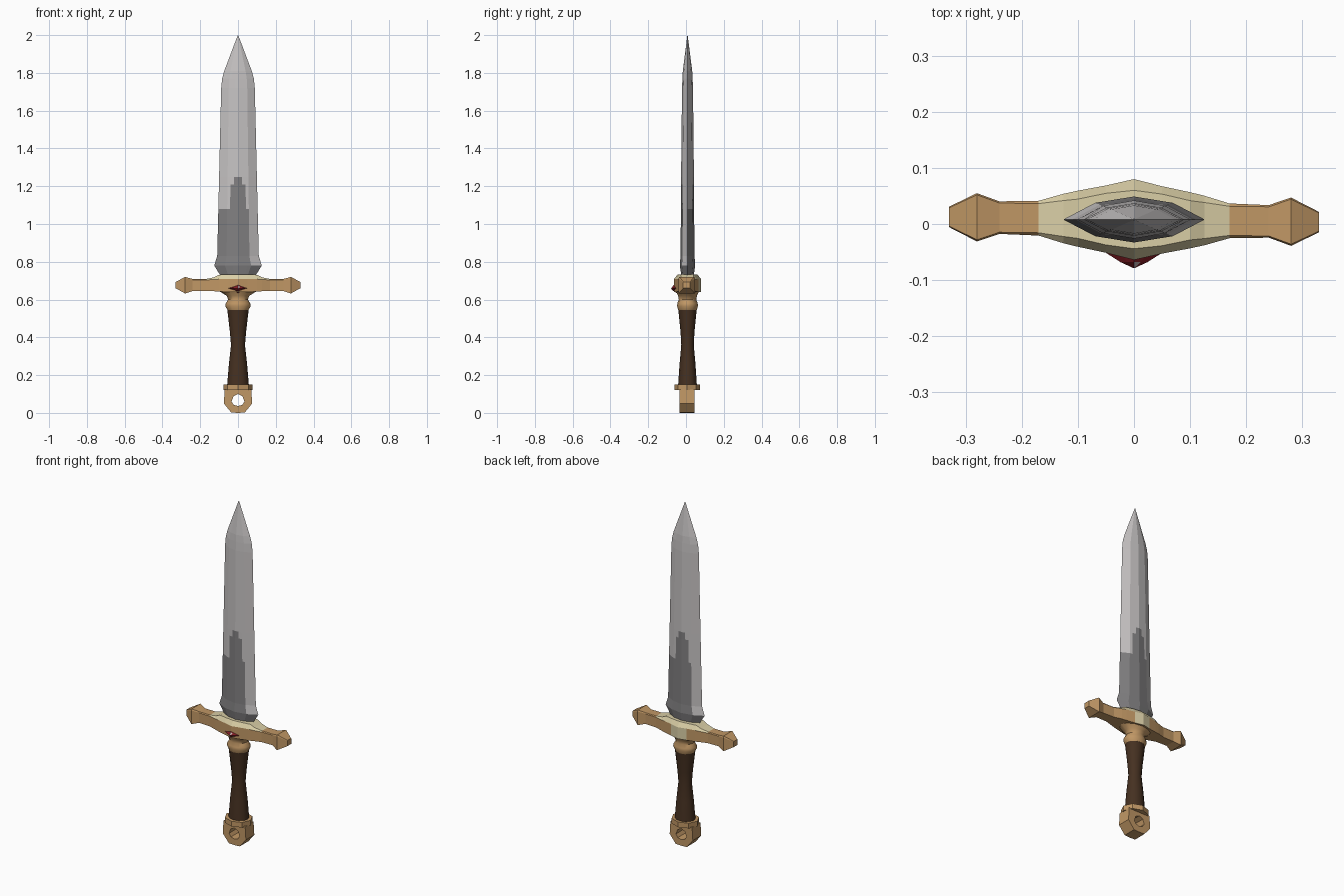
import bpy, bmesh, math
from mathutils import Vector

if "Cube" in bpy.data.objects:
    bpy.data.objects.remove(bpy.data.objects["Cube"])

YC = 0.008  # depth centre of the body


def mat(name, r, g, b):
    m = bpy.data.materials.new(name)
    m.diffuse_color = (r, g, b, 1)
    m.use_nodes = True
    m.node_tree.nodes["Principled BSDF"].inputs["Base Color"].default_value = m.diffuse_color
    return m


light = mat("light_steel", 0.57, 0.55, 0.55)
dark = mat("dark_steel", 0.22, 0.215, 0.22)
tan = mat("bronze", 0.53, 0.31, 0.13)
cream = mat("pale_gold", 0.70, 0.62, 0.38)
brown = mat("brown_leather", 0.06, 0.03, 0.015)
red = mat("red_gem", 0.22, 0.012, 0.018)
white = mat("gem_glint", 0.6, 0.5, 0.5)


def finish(bm, name, mats, rule=None, smooth=None):
    bmesh.ops.remove_doubles(bm, verts=bm.verts, dist=1e-5)
    bmesh.ops.recalc_face_normals(bm, faces=bm.faces)
    bm.normal_update()
    if rule:
        for f in bm.faces:
            f.material_index = rule(f.calc_center_median(), f.normal)
    me = bpy.data.meshes.new(name)
    bm.to_mesh(me)
    bm.free()
    for m in mats:
        me.materials.append(m)
    ob = bpy.data.objects.new(name, me)
    bpy.context.collection.objects.link(ob)
    if smooth:
        bpy.ops.object.select_all(action='DESELECT')
        ob.select_set(True)
        bpy.context.view_layer.objects.active = ob
        bpy.ops.object.shade_smooth_by_angle(angle=math.radians(smooth))
    return ob


def loft(name, rings, mats, rule=None, smooth=None):
    bm = bmesh.new()
    rows = [[bm.verts.new(p) for p in r] for r in rings]
    n = len(rings[0])
    for a, b in zip(rows, rows[1:]):
        for i in range(n):
            j = (i + 1) % n
            bm.faces.new((a[i], a[j], b[j], b[i]))
    bm.faces.new(rows[0])
    bm.faces.new(rows[-1])
    return finish(bm, name, mats, rule, smooth)


def turned(name, profile, sides, mats, smooth=None, yc=YC):
    # elliptical rings: (z, half width, half depth)
    rings = [[(rx * math.cos(2 * math.pi * i / sides),
               yc + ry * math.sin(2 * math.pi * i / sides), z)
              for i in range(sides)] for z, rx, ry in profile]
    return loft(name, rings, mats, None, smooth)


# Blade: faceted lens section
blade_rows = [(0.715, 0.085, 0.03), (0.73, 0.095, 0.033), (0.78, 0.126, 0.041),
              (0.83, 0.11, 0.037), (1.08, 0.104, 0.035), (1.21, 0.101, 0.034),
              (1.25, 0.1, 0.034), (1.72, 0.089, 0.029), (1.77, 0.084, 0.027),
              (1.81, 0.073, 0.025), (1.998, 0.002, 0.001)]
cols = [-1, -0.55, -0.4, -0.2, 0, 0.2, 0.4, 0.55, 1]


def depth(f):
    f = abs(f)
    return 1 - f * 0.5 if f <= 0.55 else 0.725 * (1 - f) / 0.45


section = [(f, -depth(f)) for f in cols] + [(f, depth(f)) for f in cols[-2:0:-1]]


def half_width(z):
    for a, b in zip(blade_rows, blade_rows[1:]):
        if z <= b[0]:
            return a[1] + (b[1] - a[1]) * (z - a[0]) / (b[0] - a[0])
    return 0.001


def blade_rule(c, n):
    f = c.x / half_width(c.z) * (1 if n.y < 0 else -1)
    if c.z < 0.78:
        return 1
    top = 1.25 if abs(f) < 0.2 else 1.21 if abs(f) < 0.4 else 1.08
    return int(f < 0.55 and c.z < top)


loft("blade", [[(f * w, YC + d * h, z) for f, d in section] for z, w, h in blade_rows],
     [light, dark], blade_rule)

# Crossguard: (x, half depth, bottom, shoulder, top, top half depth)
half = [(0, 0.072, 0.64, 0.708, 0.733, 0.052), (0.05, 0.06, 0.64, 0.708, 0.733, 0.046),
        (0.1, 0.05, 0.642, 0.708, 0.731, 0.035), (0.126, 0.044, 0.644, 0.706, 0.718, 0.032),
        (0.17, 0.031, 0.645, 0.704, 0.709, 0.026), (0.24, 0.029, 0.645, 0.704, 0.709, 0.026),
        (0.28, 0.043, 0.632, 0.712, 0.72, 0.04), (0.33, 0.018, 0.66, 0.69, 0.693, 0.016)]
full = [(-s[0],) + s[1:] for s in half[:0:-1]] + half
rings = []
for x, hy, zb, zs, zt, ty in full:
    y = YC - 0.014 * x
    rings.append([(x, y - hy, zb), (x, y + hy, zb), (x, y + hy, zs),
                  (x, y + ty, zt), (x, y - ty, zt), (x, y - hy, zs)])


def guard_rule(c, n):
    return int((n.z > 0.25 and abs(c.x) < 0.17) or (n.y > 0.5 and abs(c.x) < 0.05))


loft("crossguard", rings, [tan, cream], guard_rule)

# Flared collar between guard and grip
turned("collar", [(0.545, 0.056, 0.049), (0.565, 0.067, 0.055), (0.58, 0.065, 0.054),
                  (0.6, 0.052, 0.046), (0.62, 0.06, 0.05), (0.645, 0.1, 0.062)],
       12, [tan], 40)

# Waisted grip
turned("grip", [(0.14, 0.058, 0.05), (0.26, 0.048, 0.042), (0.36, 0.037, 0.033),
                (0.43, 0.043, 0.037), (0.55, 0.057, 0.049)], 12, [brown], 40)

# Pommel ring
turned("pommel_band", [(0.12, 0.078, 0.068), (0.15, 0.078, 0.068)], 8, [tan], None, 0.006)

# Pommel eyelet: plate with a through hole
outer = [(0.075, 0.05), (0.07, 0.125), (0, 0.125), (-0.07, 0.125),
         (-0.075, 0.05), (-0.036, 0.002), (0, 0.0), (0.036, 0.002)]
inner = [(0.034, 0.06), (0.024, 0.088), (0, 0.1), (-0.024, 0.088),
         (-0.034, 0.06), (-0.022, 0.042), (0, 0.036), (0.022, 0.042)]
bm = bmesh.new()
loops = [[bm.verts.new((x, y, z)) for x, z in shape]
         for shape, y in ((outer, -0.034), (outer, 0.044), (inner, 0.044), (inner, -0.034))]
for k in range(4):
    a, b = loops[k], loops[(k + 1) % 4]
    for i in range(8):
        j = (i + 1) % 8
        bm.faces.new((a[i], a[j], b[j], b[i]))
finish(bm, "pommel_eyelet", [tan])

# Gem: faceted pyramid on the front, with a small glint facet
bm = bmesh.new()
rim = [(0.06, 0.66), (0.03, 0.674), (0, 0.688), (-0.03, 0.674),
       (-0.06, 0.66), (-0.03, 0.646), (0, 0.632), (0.03, 0.646)]
back = [bm.verts.new((x, -0.045, z)) for x, z in rim]
mid = [bm.verts.new((x * 0.4, -0.068, 0.66 + (z - 0.66) * 0.5)) for x, z in rim]
tip = bm.verts.new((0, -0.079, 0.658))
for i in range(8):
    j = (i + 1) % 8
    bm.faces.new((back[i], back[j], mid[j], mid[i]))
    bm.faces.new((mid[i], mid[j], tip))
bm.faces.new(back)
finish(bm, "gem", [red, white],
       lambda c, n: int(0 < c.x < 0.012 and c.z > 0.66 and c.y < -0.065))
